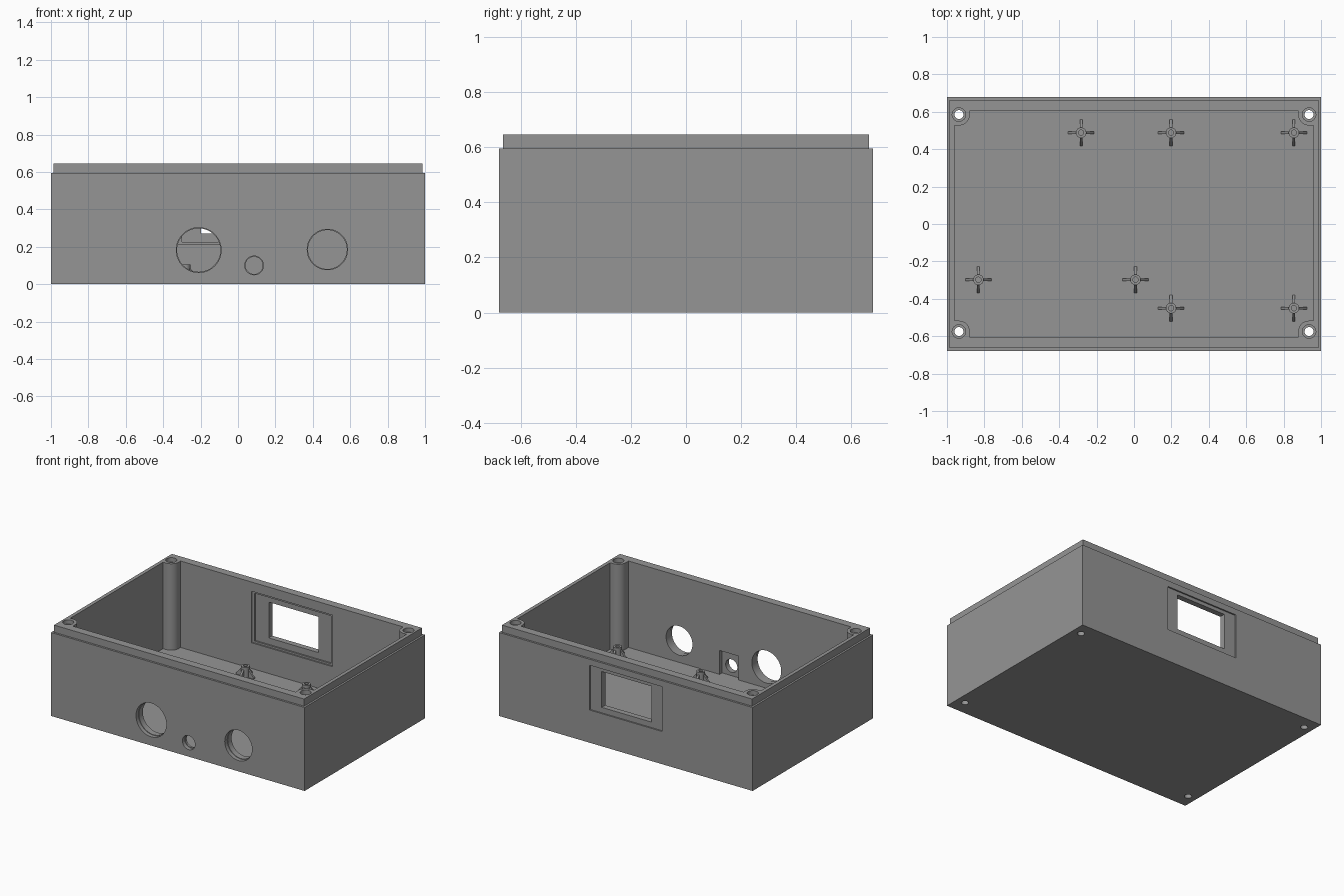
import bpy, bmesh, math
from mathutils import Matrix, Vector

old = bpy.data.objects.get("Cube")
if old:
    bpy.data.objects.remove(old, do_unlink=True)

grey = bpy.data.materials.new("plain grey")
grey.use_nodes = True
GREY = (0.3, 0.3, 0.3, 1)
grey.diffuse_color = GREY
grey.node_tree.nodes["Principled BSDF"].inputs["Base Color"].default_value = GREY

FLOOR, RIM, TOP = 0.03, 0.595, 0.646


def finish(name, bm):
    bmesh.ops.recalc_face_normals(bm, faces=bm.faces)
    mesh = bpy.data.meshes.new(name)
    bm.to_mesh(mesh)
    bm.free()
    mesh.materials.append(grey)
    obj = bpy.data.objects.new(name, mesh)
    bpy.context.collection.objects.link(obj)
    return obj


def box(name, x, y, z):
    """Box from three (low, high) ranges."""
    bm = bmesh.new()
    bmesh.ops.create_cube(bm, size=1)
    for v in bm.verts:
        v.co = Vector([(a + b) / 2 + c * (b - a) for c, (a, b) in zip(v.co, (x, y, z))])
    return finish(name, bm)


def tube(name, centre, r, depth, axis="Z", r2=None):
    bm = bmesh.new()
    bmesh.ops.create_cone(bm, cap_ends=True, segments=48, radius1=r,
                          radius2=r if r2 is None else r2, depth=depth)
    turn = Matrix.Rotation(math.pi / 2, 4, "X") if axis == "Y" else Matrix()
    bm.transform(Matrix.Translation(centre) @ turn)
    return finish(name, bm)


def combine(target, tool, operation="DIFFERENCE"):
    """Apply a boolean and drop the tool object."""
    tool.hide_render = True
    mod = target.modifiers.new("cut", "BOOLEAN")
    mod.operation, mod.object, mod.solver = operation, tool, "EXACT"
    bpy.context.view_layer.objects.active = target
    bpy.ops.object.modifier_apply(modifier=mod.name)
    bpy.data.objects.remove(tool, do_unlink=True)


def smooth(obj):
    bpy.ops.object.select_all(action="DESELECT")
    obj.select_set(True)
    bpy.context.view_layer.objects.active = obj
    bpy.ops.object.shade_smooth_by_angle(angle=math.radians(30))


# Case with a stepped lip around the open top
case = box("case", (-1, 1), (-0.678, 0.678), (0, RIM))
combine(case, box("lip", (-0.986, 0.986), (-0.664, 0.664), (0.3, TOP)), "UNION")

# Cavity that leaves a round screw post in each corner
posts = [(sx * 0.936, y) for sx in (-1, 1) for y in (0.585, -0.575)]
cavity = box("cavity", (-0.96, 0.96), (-0.607, 0.607), (FLOOR, 1))
for x, y in posts:
    combine(cavity, tube("post", (x, y, 0.5), 0.058, 2))
    # Open corner scrap between post and walls is filled
    sx, sy = math.copysign(1, x), math.copysign(1, y)
    combine(cavity, box("corner", sorted((x, sx * 1.1)), sorted((y - sy * 0.058, sy * 0.9)), (-1, 2)))
    combine(cavity, box("corner", sorted((x - sx * 0.058, sx * 1.1)), sorted((y, sy * 0.9)), (-1, 2)))
combine(case, cavity)

# Screw holes with a wider mouth at the top
for x, y in posts:
    combine(case, tube("screw_hole", (x, y, 0.5), 0.024, 2))
    combine(case, tube("screw_mouth", (x, y, TOP), 0.036, 0.06))

# Round openings in the front wall, slightly narrower on the inside
for x, z, r in ((-0.21, 0.182, 0.12), (0.086, 0.1, 0.05), (0.478, 0.185, 0.108)):
    combine(case, tube("port", (x, -0.65, z), r - 0.004, 0.2, "Y"))
    combine(case, tube("port_rim", (x, -0.68, z), r, 0.06, "Y"))
combine(case, box("port_pocket", (0.01, 0.16), (-0.635, -0.5), (FLOOR, 0.2)))

# Display window in the back wall, with a recess on each side
combine(case, box("window", (-0.197, 0.197), (0.55, 0.8), (0.272, 0.527)))
combine(case, box("outer_recess", (-0.285, 0.285), (0.668, 0.8), (0.233, 0.552)))
combine(case, box("inner_recess", (-0.32, 0.32), (0.5, 0.617), (0.213, 0.58)))
combine(case, box("inner_step", (-0.3, 0.3), (0.5, 0.628), (0.226, 0.566)))
smooth(case)


def fin(name, x, y, angle):
    """Triangular rib that slopes from the peg down to the floor."""
    bm = bmesh.new()
    low = FLOOR - 0.005
    profile = [(0.02, low), (0.07, low), (0.07, 0.036), (0.024, 0.09), (0.02, 0.09)]
    face = bm.faces.new([bm.verts.new((r, -0.007, z)) for r, z in profile])
    side = bmesh.ops.extrude_face_region(bm, geom=[face])["geom"]
    bmesh.ops.translate(bm, vec=(0, 0.014, 0),
                        verts=[g for g in side if isinstance(g, bmesh.types.BMVert)])
    bm.transform(Matrix.Translation((x, y, 0)) @ Matrix.Rotation(angle, 4, "Z"))
    return finish(name, bm)


# Board standoffs: hollow peg with four ribs
spots = [(x, 0.488) for x in (-0.283, 0.198, 0.855)]
spots += [(x, -0.298) for x in (-0.832, 0.008)]
spots += [(x, -0.45) for x in (0.198, 0.855)]
for i, (x, y) in enumerate(spots, 1):
    peg = tube(f"standoff_{i}", (x, y, 0.065), 0.028, 0.08)
    for k in range(4):
        combine(peg, fin("rib", x, y, k * math.pi / 2), "UNION")
    combine(peg, tube("peg_hole", (x, y, 0.09), 0.014, 0.11))
    smooth(peg)
